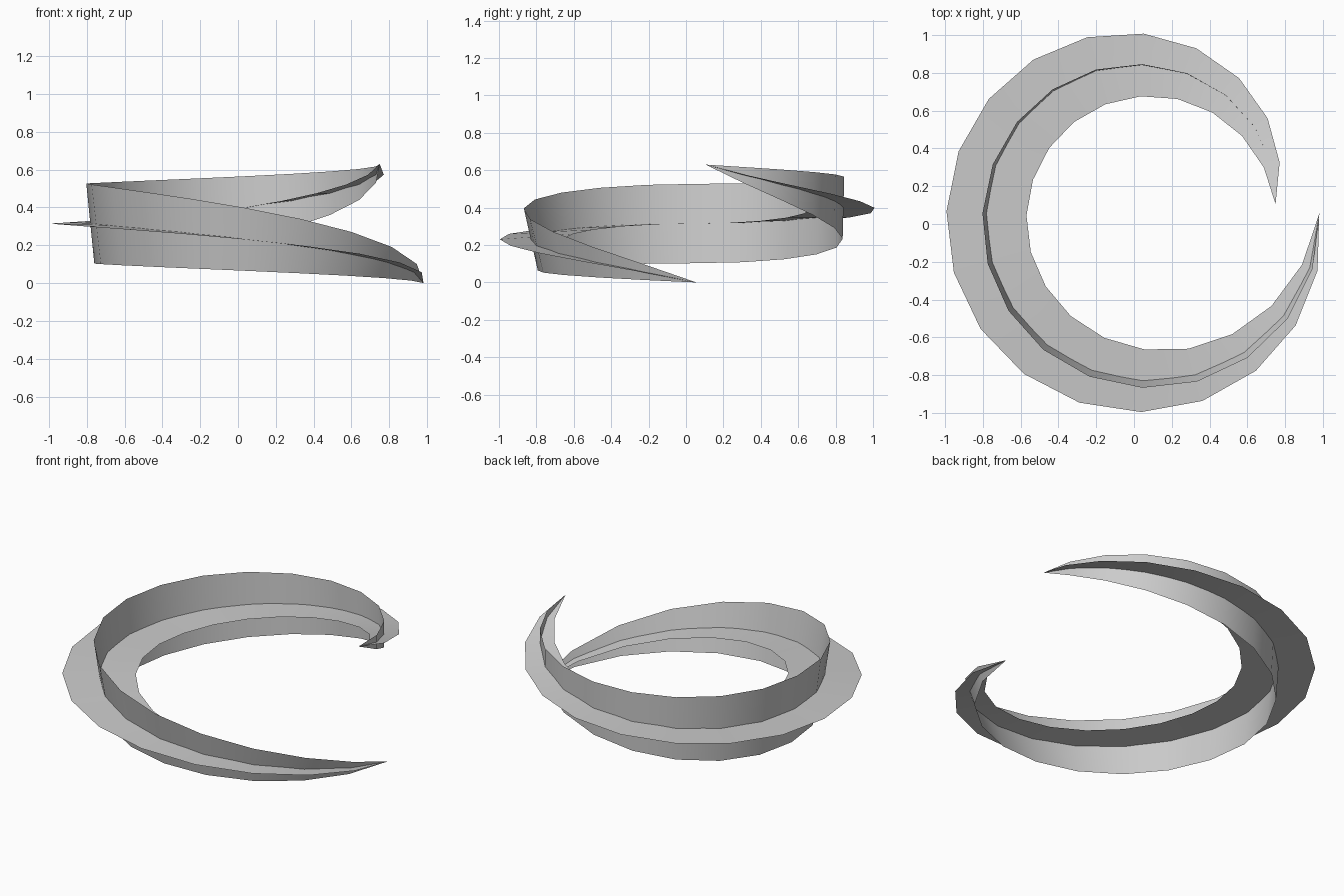
import bpy
import bmesh
from math import radians
from mathutils import Vector, Matrix

cube = bpy.data.objects.get("Cube")
if cube:
    bpy.data.objects.remove(cube, do_unlink=True)

STEPS = 20
CENTRE = Vector((0.047, 0.056, 0))
UP = Vector((0, 0, 1))

grey = bpy.data.materials.new("light_grey")
grey.use_nodes = True
colour = (0.6, 0.6, 0.6, 1)
grey.diffuse_color = colour
grey.node_tree.nodes["Principled BSDF"].inputs["Base Color"].default_value = colour


def turned(angle):
    """Unit vector at an angle around the vertical axis."""
    return Matrix.Rotation(radians(angle), 3, 'Z') @ Vector((1, 0, 0))


def station(i):
    """Spine point, outward direction, half width and lean at one step."""
    s = 2 * i / STEPS - 1
    angle = -18 * i + 4 * max(s, 0) ** 4
    radius = 0.828 - 0.095 * s + 0.045 * s**2 - 0.02 * s**3 - 0.054 * s**4
    rise = abs(s) ** 1.9 * (1 if s > 0 else -1)
    spine = CENTRE + turned(angle) * radius + UP * 0.315 * (1 + rise)
    half = 0.212 * (1 - abs(s) ** 2.2)
    lean = 0.4 * (1 - i / STEPS) ** 2
    return spine, turned(angle - 3), half, lean


def ribbon(name, across):
    """Tapered spiral strip; across gives the half-width direction."""
    bm = bmesh.new()
    rails = []
    for i in range(STEPS + 1):
        spine, out, half, lean = station(i)
        side = across(out, lean) * half
        rails.append([bm.verts.new(spine + side), bm.verts.new(spine - side)])
    for (a, b), (c, d) in zip(rails, rails[1:]):
        bm.faces.new((a, b, d, c))
    # Close both ends to sharp points
    bmesh.ops.remove_doubles(bm, verts=bm.verts, dist=0.0005)
    mesh = bpy.data.meshes.new(name)
    bm.to_mesh(mesh)
    bm.free()
    mesh.materials.append(grey)
    mesh.shade_smooth()
    obj = bpy.data.objects.new(name, mesh)
    bpy.context.collection.objects.link(obj)
    return obj


# Level blade reaching inward and outward
flat = ribbon("flat_blade", lambda out, lean: out)
# Upright blade, leaning outward near its lower end
upright = ribbon("upright_blade", lambda out, lean: UP + out * lean)

# Level blade faces up
if flat.data.polygons[STEPS // 2].normal.z < 0:
    flat.data.flip_normals()
